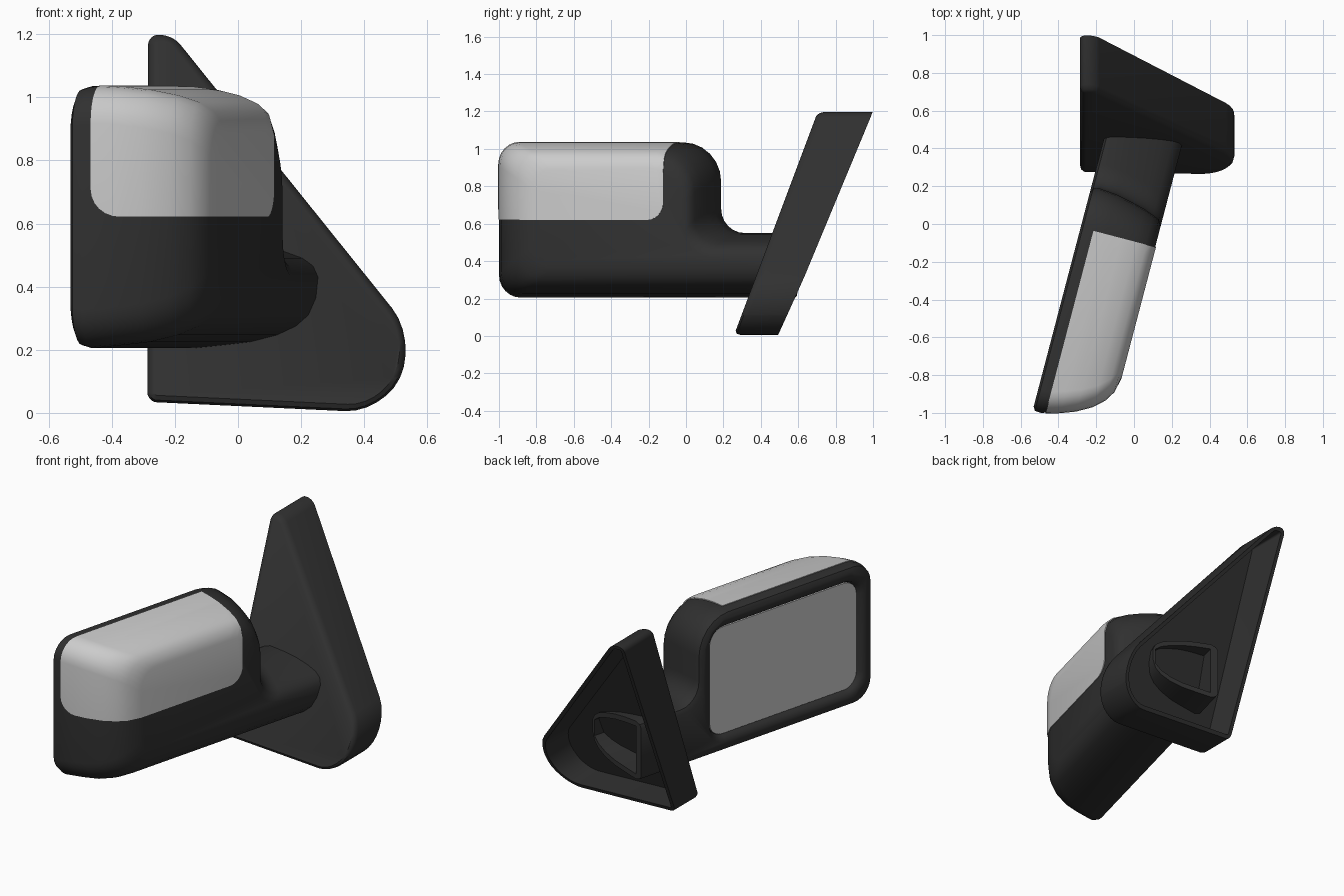
import bpy, bmesh, math
from mathutils import Vector

if "Cube" in bpy.data.objects:
    bpy.data.objects.remove(bpy.data.objects["Cube"], do_unlink=True)

black = bpy.data.materials.new("black_plastic")
black.use_nodes = True
black.diffuse_color = (0.03, 0.03, 0.03, 1)
black.node_tree.nodes["Principled BSDF"].inputs["Base Color"].default_value = black.diffuse_color

# Housing frame: local x runs along the arm, local -y points away from the glass
HOUSING_PLACE = (-0.54, -1.0, 0)
HOUSING_TURN = math.radians(75.3)


def rounded(corners, inset=0.0, steps=6):
    """Round the corners (a, b, radius) of a polygon, optionally shrunk by inset."""
    pts = [Vector(c[:2]) for c in corners]
    out = []
    for i, p in enumerate(pts):
        back = (pts[i - 1] - p).normalized()
        ahead = (pts[(i + 1) % len(pts)] - p).normalized()
        p = p + inset * (back + ahead) / abs(back.cross(ahead))
        radius = corners[i][2]
        if radius == 0:
            out.append(p)
            continue
        radius = max(radius - inset, 0.008)
        for k in range(steps + 1):
            t = math.pi / 2 * k / steps
            out.append(p + radius * ((1 - math.sin(t)) * back + (1 - math.cos(t)) * ahead))
    return out


def loft(name, rings, material=None):
    """Skin a list of equal-length rings and close both ends."""
    bm = bmesh.new()
    loops = [[bm.verts.new(co) for co in ring] for ring in rings]
    for low, high in zip(loops, loops[1:]):
        for i in range(len(low)):
            j = (i + 1) % len(low)
            bm.faces.new((low[i], low[j], high[j], high[i]))
    bm.faces.new(loops[0])
    bm.faces.new(loops[-1])
    bmesh.ops.recalc_face_normals(bm, faces=bm.faces)
    mesh = bpy.data.meshes.new(name)
    bm.to_mesh(mesh)
    bm.free()
    obj = bpy.data.objects.new(name, mesh)
    bpy.context.collection.objects.link(obj)
    if material:
        mesh.materials.append(material)
    return obj


def housing_loft(name, layers, material=None):
    """Loft outlines given as (depth, points) in the housing frame."""
    obj = loft(name, [[(p.x, -n, p.y) for p in pts] for n, pts in layers], material)
    obj.location = HOUSING_PLACE
    obj.rotation_euler.z = HOUSING_TURN
    return obj


def activate(obj):
    bpy.ops.object.select_all(action='DESELECT')
    obj.select_set(True)
    bpy.context.view_layer.objects.active = obj


def carve(obj, cutter, operation):
    cutter.hide_render = True
    mod = obj.modifiers.new("carve", 'BOOLEAN')
    mod.operation = operation
    mod.solver = 'EXACT'
    mod.object = cutter
    activate(obj)
    bpy.ops.object.modifier_apply(modifier=mod.name)
    bpy.data.objects.remove(cutter, do_unlink=True)


def smooth(obj, degrees=40):
    activate(obj)
    bpy.ops.object.shade_smooth_by_angle(angle=math.radians(degrees))


# Housing sections: depth, then inset of tip, top, bottom, root and arm top
SECTIONS = [
    (0, .035, .03, .03, .03, .03),
    (.012, .014, .01, .01, .01, .01),
    (.045, .012, 0, 0, 0, 0),
    (.14, .04, .005, .01, .008, .008),
    (.22, .07, .015, .02, .025, .02),
    (.30, .115, .033, .042, .045, .04),
    (.355, .165, .055, .07, .065, .06),
    (.39, .22, .085, .105, .08, .085),
    (.408, .3, .14, .16, .11, .12),
]
BOTTOM, ARM_TOP, TOP, ROOT, ARM_END = .205, .55, 1.035, 1.24, 1.65


def housing_layers(grow=0.0):
    layers = []
    for section in SECTIONS:
        tip, top, bottom, root, arm = (v - grow for v in section[1:])
        layers.append((section[0] + grow, rounded([
            (tip, BOTTOM + bottom, .12),
            (ARM_END, BOTTOM + bottom, 0),
            (ARM_END, ARM_TOP - arm, 0),
            (ROOT - root, ARM_TOP - arm, .13),
            (ROOT - root, TOP - top, .21),
            (tip, TOP - top, .12)])))
    return layers


# Housing with its arm
housing = housing_loft("mirror_housing", housing_layers(), black)

# Recess for the glass
GLASS = [(.1, .3, .09), (1.145, .3, .09), (1.145, .94, .09), (.1, .94, .09)]
carve(housing, housing_loft("glass_recess", [
    (-.03, rounded(GLASS, -.04)), (0, rounded(GLASS, -.035)),
    (.012, rounded(GLASS, -.012)), (.035, rounded(GLASS))]), 'DIFFERENCE')

# Hollow in the end of the arm
WALL = .03
hollow = []
for depth, _, _, bottom, _, arm in SECTIONS[2:-1]:
    low, high = BOTTOM + bottom + WALL, ARM_TOP - arm - WALL
    end = ARM_END + WALL
    hollow.append((depth, [Vector(p) for p in
                           ((1.35, low), (end, low), (end, high), (1.35, high))]))
carve(housing, housing_loft("arm_hollow", hollow), 'DIFFERENCE')
smooth(housing)

# Mirror glass
glass = housing_loft("mirror_glass", [
    (.026, rounded(GLASS, .002)), (.05, rounded(GLASS, .002))])

# Cover panel: a slightly larger housing trimmed to a rounded block
panel = housing_loft("cover_panel", housing_layers(.004))
trim = housing_loft("panel_trim", [(n, [Vector(p) for p in
                    ((-.2, .62), (1.015, .62), (1.015, 1.3), (-.2, 1.3))])
                    for n in (.07, .6)])
bm = bmesh.new()
bm.from_mesh(trim.data)
lower = [e for e in bm.edges if all(abs(v.co.z - .62) < .001 for v in e.verts)
         and all(abs(v.co.y + .07) < .001 for v in e.verts)]
side = [e for e in bm.edges if all(abs(v.co.z - .62) < .001 and v.co.x > 1 for v in e.verts)]
bmesh.ops.bevel(bm, geom=lower + side, offset=.09, segments=6, profile=.5, affect='EDGES')
bmesh.ops.recalc_face_normals(bm, faces=bm.faces)
bm.to_mesh(trim.data)
bm.free()
carve(panel, trim, 'INTERSECT')
smooth(panel)

# Mounting plate: leaning triangular shell, open at the back
PLATE = [(-.287, .035, .03), (.46, 0, .12), (.57, .23, .13),
         (-.205, 1.195, .035), (-.285, 1.2, .035)]


def front(z):
    return .255 + .375 * z


def rear(z):
    return .49 + .46 * z - .03 * z * z


def plate_ring(inset, surface, shift=0.0):
    return [(p.x, surface(p.y) + shift, p.y) for p in rounded(PLATE, inset)]


plate = loft("mounting_plate", [
    plate_ring(.022, front),
    plate_ring(.007, front, .012),
    plate_ring(0, front, .035),
    plate_ring(0, rear),
    plate_ring(.022, rear),
    plate_ring(.03, front, .05)], black)
smooth(plate)
